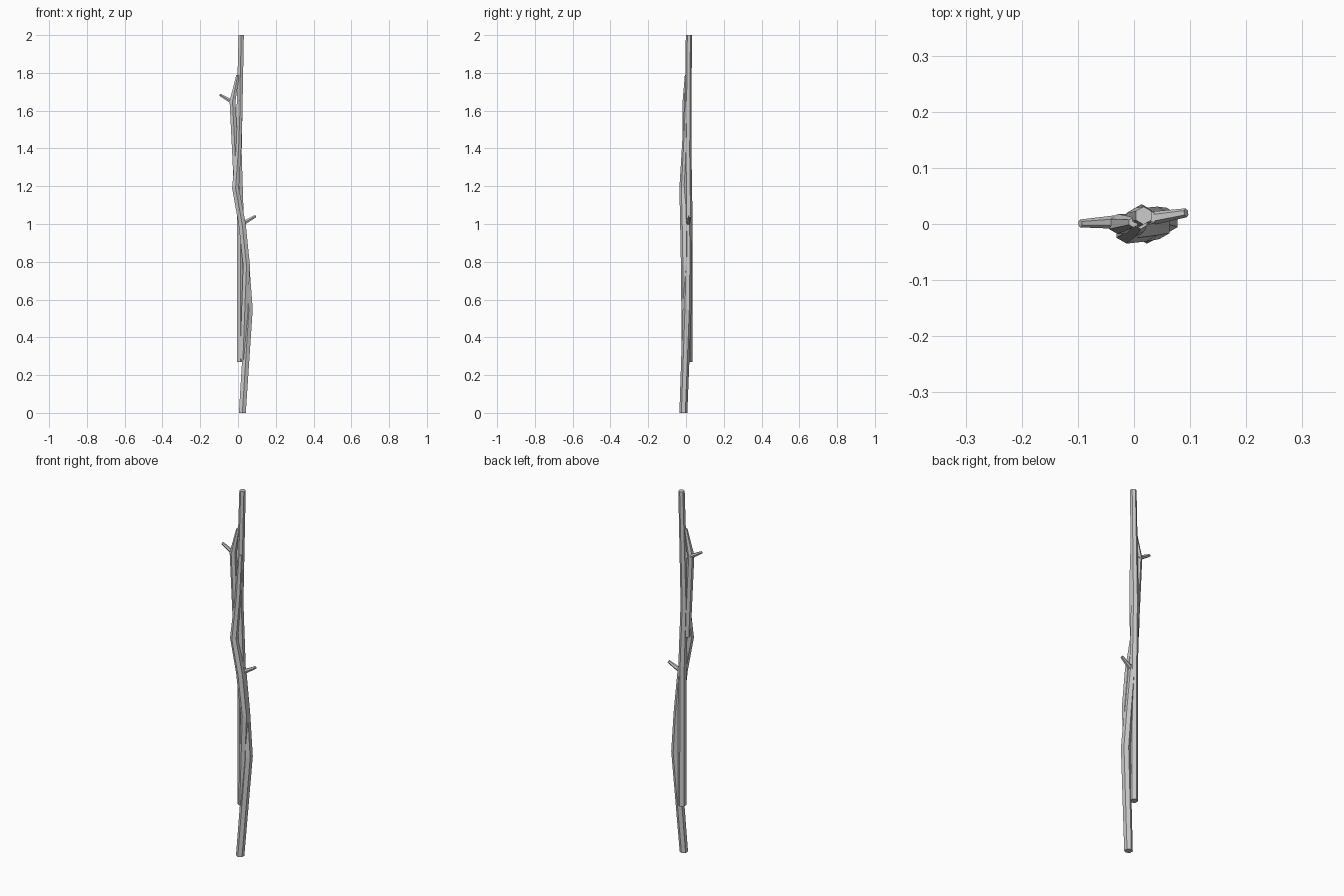
import bpy, bmesh, math
from mathutils import Vector

if "Cube" in bpy.data.objects:
    bpy.data.objects.remove(bpy.data.objects["Cube"])


def branch(name, pts, sides=6, level=True):
    """Flat-sided tapered tube; pts are (x, y, z, radius)."""
    bm = bmesh.new()
    axis = Vector(pts[-1][:3]) - Vector(pts[0][:3])
    up = Vector((0, 0, 1)) if level else axis.normalized()
    u = Vector((0, 1, 0))
    u = (u - up * u.dot(up)).normalized()
    v = up.cross(u)
    rings = []
    for x, y, z, r in pts:
        ring = []
        for i in range(sides):
            a = 2 * math.pi * i / sides
            ring.append(bm.verts.new(Vector((x, y, z)) + r * (math.cos(a) * u + math.sin(a) * v)))
        rings.append(ring)
    for a, b in zip(rings, rings[1:]):
        for i in range(sides):
            j = (i + 1) % sides
            bm.faces.new((a[i], a[j], b[j], b[i]))
    bm.faces.new(rings[0][::-1])
    bm.faces.new(rings[-1])
    bmesh.ops.recalc_face_normals(bm, faces=bm.faces)
    mesh = bpy.data.meshes.new(name)
    bm.to_mesh(mesh)
    bm.free()
    ob = bpy.data.objects.new(name, mesh)
    bpy.context.collection.objects.link(ob)
    return ob


# Lower stem that bows out to the right and merges behind
branch("lower_stem", [(0.023, -0.014, 0, 0.021), (0.058, 0.006, 0.55, 0.023),
                      (0.042, 0.01, 0.78, 0.021), (0.02, 0.01, 1.02, 0.019)])
# Straight rear stem running to the tip
branch("rear_stem", [(0.014, 0.014, 0.27, 0.021), (0.013, 0.014, 1.0, 0.021),
                     (0.003, 0.010, 1.38, 0.019), (0.017, 0.015, 2.0, 0.016)])
# Front strand that winds across from right to left and back
branch("front_strand", [(0.026, -0.004, 0.28, 0.018), (0.045, -0.006, 0.78, 0.021),
                        (0.022, -0.009, 1.0, 0.022), (-0.013, -0.014, 1.19, 0.021),
                        (0.004, -0.004, 1.42, 0.017), (0.012, 0.004, 1.65, 0.013)])
# Upper left strand
branch("upper_strand", [(-0.008, 0.0, 1.2, 0.018), (-0.013, 0.0, 1.33, 0.018),
                        (-0.029, 0.0, 1.65, 0.018), (-0.001, 0.003, 1.79, 0.009)])
# Side twigs
branch("right_twig", [(0.02, 0.008, 1.0, 0.013), (0.093, 0.02, 1.042, 0.008)], level=False)
branch("left_twig", [(-0.02, 0.004, 1.64, 0.013), (-0.096, 0.001, 1.685, 0.007)], level=False)
